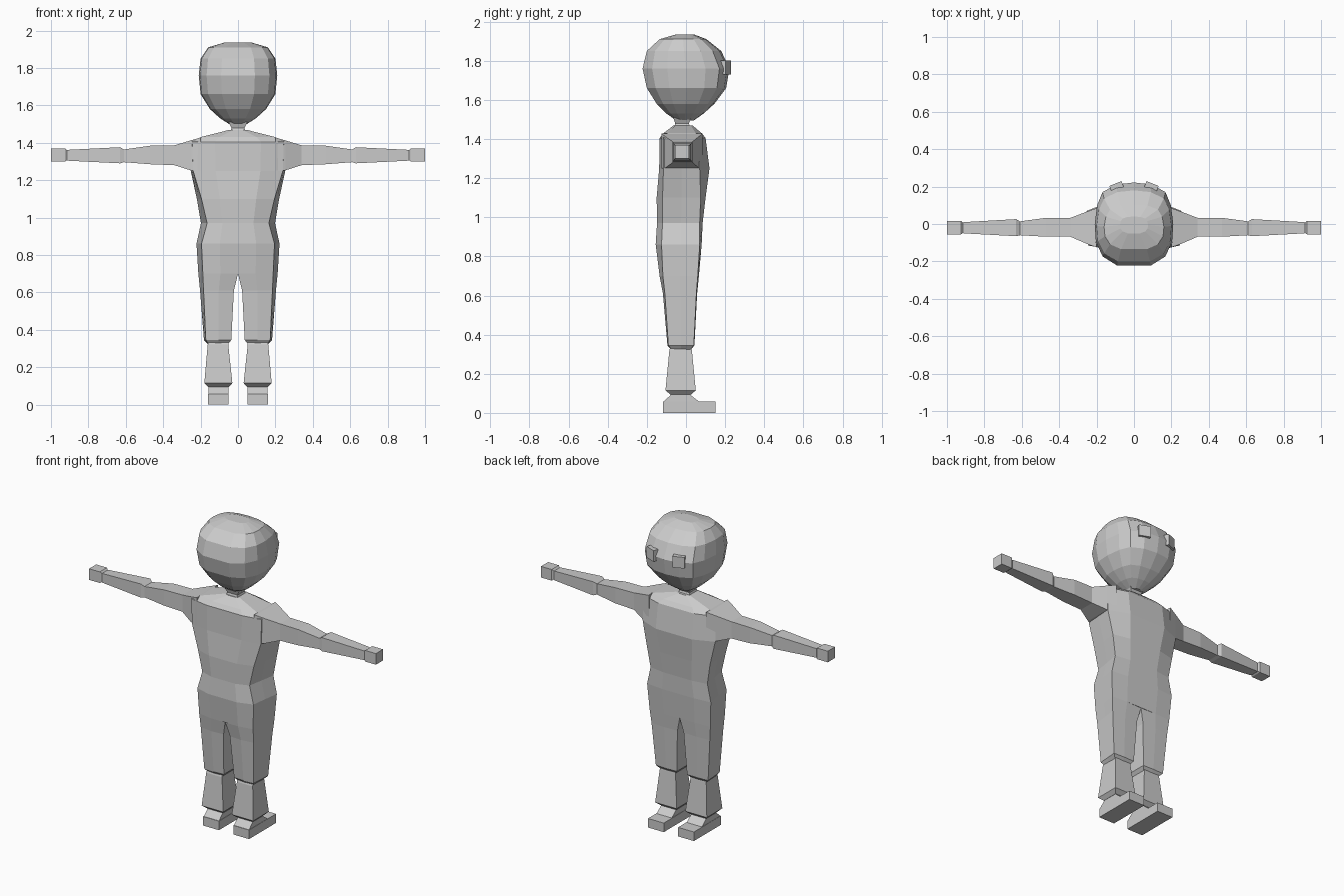
import bpy
import bmesh
import math

if "Cube" in bpy.data.objects:
    bpy.data.objects.remove(bpy.data.objects["Cube"])

# One plain grey for the whole figure
grey = bpy.data.materials.new("plain_grey")
grey.diffuse_color = (0.6, 0.6, 0.6, 1)
grey.use_nodes = True
grey.node_tree.nodes["Principled BSDF"].inputs["Base Color"].default_value = grey.diffuse_color


def loft(name, rings, cap_start=True, cap_end=True):
    """Skin a list of equal-length closed rings with flat faces."""
    bm = bmesh.new()
    rows = [[bm.verts.new(p) for p in ring] for ring in rings]
    n = len(rows[0])
    for a, b in zip(rows, rows[1:]):
        for i in range(n):
            j = (i + 1) % n
            bm.faces.new((a[i], a[j], b[j], b[i]))
    if cap_start:
        bm.faces.new(rows[0][::-1])
    if cap_end:
        bm.faces.new(rows[-1])
    bmesh.ops.recalc_face_normals(bm, faces=bm.faces)
    # Open lofts can come out inverted, so check the side against the centre
    mesh = bpy.data.meshes.new(name)
    bm.to_mesh(mesh)
    bm.free()
    mesh.materials.append(grey)
    obj = bpy.data.objects.new(name, mesh)
    bpy.context.collection.objects.link(obj)
    return obj


def rect_z(z, x0, x1, y0, y1, s=1):
    return [(s * x0, y0, z), (s * x1, y0, z), (s * x1, y1, z), (s * x0, y1, z)]


def rect_x(x, y0, y1, z0, z1, s=1):
    return [(s * x, y0, z0), (s * x, y1, z0), (s * x, y1, z1), (s * x, y0, z1)]


# Head: rounded section scaled ring by ring
half = [(.43, -1), (.8, -.78), (.97, -.43), (1, 0), (.94, .45), (.8, .77), (.45, .95)]
outline = half + [(0, 1)] + [(-x, y) for x, y in reversed(half)]
head_rings = []
for z, hx, y0, y1 in [(1.495, .04, -.05, .04), (1.53, .095, -.1, .09),
                      (1.58, .15, -.15, .145), (1.66, .2, -.2, .205),
                      (1.76, .21, -.222, .222), (1.85, .2, -.2, .18),
                      (1.91, .16, -.135, .105), (1.935, .075, -.05, .04)]:
    c, h = (y0 + y1) / 2, (y1 - y0) / 2
    head_rings.append([(x * hx, c + y * h, z) for x, y in outline])
loft("head", head_rings)

# Eyes: small blocks turned to follow the face
for s, side in ((1, "right"), (-1, "left")):
    eye = loft("eye_" + side, [rect_z(-.035, -.035, .035, -.02, .012),
                               rect_z(.035, -.035, .035, -.02, .012)])
    eye.location = (s * .095, .205, 1.765)
    eye.rotation_euler = (0, 0, -s * math.radians(22))

# Neck
loft("neck", [rect_z(1.45, -.045, .045, -.065, .025),
              rect_z(1.48, -.035, .035, -.055, .015),
              rect_z(1.51, -.05, .05, -.065, .03)])


def body_half(z, w, xb, y0, y1, s0, s1):
    """Half section, front to back: chest, flat side panel, back."""
    return [(.5 * w, y1, z), (w, s1, z), ((w + xb) / 2, (s0 + s1) / 2, z),
            (xb, s0, z), (.5 * xb, y0, z)]


# Torso: height, side width, back width, back, front, panel back, panel front
hip = (.70, .212, .188, -.135, .066, -.118, .06)
torso = [(1.468, .05, .05, -.065, .035, -.055, .025),
         (1.43, .2, .2, -.115, .08, -.095, .05),
         (1.405, .25, .245, -.135, .1, -.115, .06),
         (1.25, .253, .24, -.137, .12, -.115, .07),
         (1.1, .22, .195, -.15, .1, -.12, .075),
         (.97, .198, .165, -.148, .085, -.12, .07),
         (.86, .222, .195, -.155, .08, -.125, .07), hip]
rings = []
for spec in torso:
    r = body_half(*spec)
    rings.append([(0, spec[4], spec[0])] + r + [(0, spec[3], spec[0])]
                 + [(-x, y, z) for x, y, z in reversed(r)])
loft("torso", rings)

for s, side in ((1, "right"), (-1, "left")):
    # Trouser leg, splitting at the crotch and tucking in at the hem
    rings = []
    for xi, spec in [(0, hip),
                     (.022, (.61, .203, .184, -.118, .057, -.108, .053)),
                     (.036, (.345, .182, .172, -.095, .043, -.09, .04)),
                     (.052, (.325, .162, .158, -.078, .026, -.075, .024))]:
        z, w, xb, y0, y1, s0, s1 = spec
        r = body_half(*spec)
        r[0] = ((xi + w) / 2, y1, z)
        r[-1] = ((xi + xb) / 2, y0, z)
        rings.append([(s * x, y, z) for x, y, z in
                      [(xi, y1 * .95, z)] + r + [(xi, y0 * .95, z)]])
    loft("trouser_leg_" + side, rings)

    # Lower leg cuff, flaring downward
    loft("cuff_" + side, [rect_z(.335, .052, .16, -.08, .028, s),
                          rect_z(.32, .052, .162, -.085, .03, s),
                          rect_z(.115, .03, .18, -.105, .05, s),
                          rect_z(.093, .05, .158, -.078, .025, s)])

    # Foot: sloped ankle over a flat sole
    loft("ankle_" + side, [rect_z(.1, .052, .157, -.075, .02, s),
                           rect_z(.09, .052, .157, -.08, .025, s),
                           rect_z(.055, .052, .158, -.117, .07, s)])
    loft("shoe_" + side, [rect_z(.057, .05, .16, -.118, .15, s),
                          rect_z(0, .05, .16, -.118, .15, s)])

    # Arm: shoulder, upper arm, elbow pinch, forearm, wrist
    arm = [(.2, -.125, .085, 1.25, 1.428), (.255, -.105, .065, 1.253, 1.412),
           (.34, -.068, .033, 1.28, 1.386), (.47, -.068, .033, 1.285, 1.384),
           (.61, -.06, .014, 1.296, 1.364), (.63, -.065, .026, 1.29, 1.376),
           (.91, -.05, .01, 1.304, 1.362), (.93, -.045, .005, 1.31, 1.355)]
    loft("arm_" + side, [rect_x(*a, s) for a in arm])

    # Hand block
    loft("hand_" + side, [rect_x(.91, -.045, .005, 1.31, 1.357, s),
                          rect_x(.925, -.055, .016, 1.3, 1.37, s),
                          rect_x(1, -.055, .016, 1.3, 1.37, s)])
